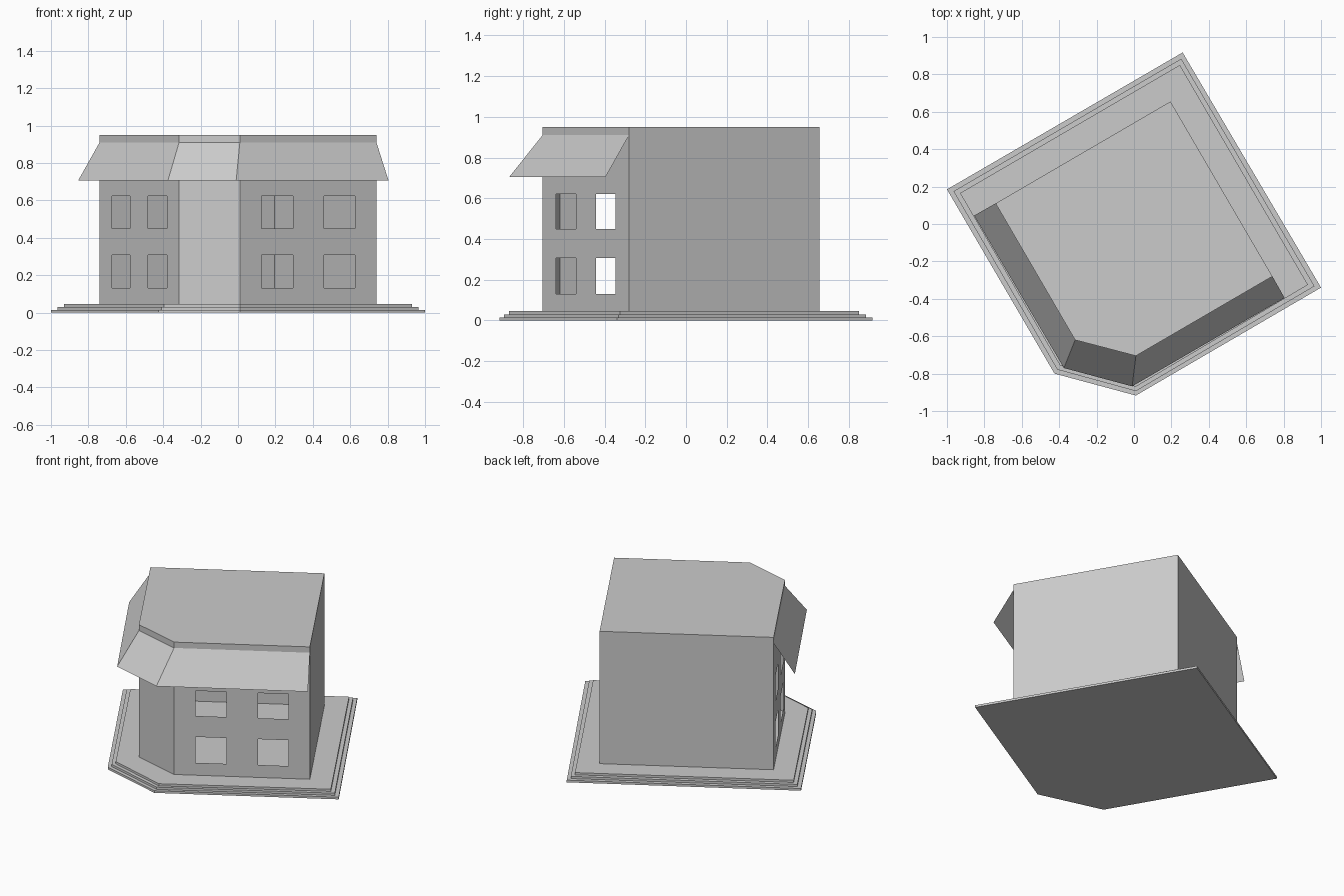
import bpy
from mathutils import Vector

if "Cube" in bpy.data.objects:
    bpy.data.objects.remove(bpy.data.objects["Cube"])

# plan outlines, counter-clockwise from the west corner
WALL = [(-0.74, 0.11), (-0.315, -0.62), (0.01, -0.705), (0.74, -0.28), (0.195, 0.655)]
EAVE = [(-0.855, 0.045), (-0.375, -0.77), (-0.01, -0.868), (0.805, -0.395)]
STEP_OUT = [(-1, 0.185), (-0.425, -0.80), (0.01, -0.917), (1, -0.34), (0.26, 0.917)]
STEP_IN = [(-0.93, 0.165), (-0.395, -0.757), (0.01, -0.87), (0.93, -0.325), (0.245, 0.85)]
FLOOR, TOP = 0.045, 0.95
WINDOW_Z = [FLOOR, 0.13, 0.307, 0.45, 0.622, TOP]


def add_mesh(name, verts, faces):
    mesh = bpy.data.meshes.new(name)
    mesh.from_pydata(verts, [], faces)
    obj = bpy.data.objects.new(name, mesh)
    bpy.context.collection.objects.link(obj)
    return obj


def loft(name, loops, closed=True, caps=True):
    n = len(loops[0])
    verts = [p for loop in loops for p in loop]
    faces = [(k * n + i, k * n + (i + 1) % n, (k + 1) * n + (i + 1) % n, (k + 1) * n + i)
             for k in range(len(loops) - 1) for i in range(n if closed else n - 1)]
    if caps:
        faces += [tuple(reversed(range(n))), tuple(range(len(verts) - n, len(verts)))]
    return add_mesh(name, verts, faces)


def at(outline, z):
    return [(x, y, z) for x, y in outline]


def wall(name, a, b, cuts=()):
    """Thin wall from a to b; cuts are the x positions of the window sides."""
    a, b = Vector(a), Vector(b)
    us = [0] + [(x - a.x) / (b.x - a.x) for x in cuts] + [1]
    zs = WINDOW_Z if cuts else [FLOOR, TOP]
    verts = [(*a.lerp(b, u), z) for z in zs for u in us]
    n = len(us)
    faces = [(j * n + i, j * n + i + 1, (j + 1) * n + i + 1, (j + 1) * n + i)
             for j in range(len(zs) - 1) for i in range(n - 1)
             if not (i % 2 and j % 2)]
    add_mesh(name, verts, faces)


# stepped plinth
loops = []
for k in range(3):
    ring = [Vector(o).lerp(Vector(i), k / 2) for o, i in zip(STEP_OUT, STEP_IN)]
    loops += [at(ring, k * FLOOR / 3), at(ring, (k + 1) * FLOOR / 3)]
loft("stepped_plinth", loops)

# walls with open windows on the two street sides
wall("left_wall", WALL[0], WALL[1], (-0.675, -0.577, -0.48, -0.38))
wall("corner_wall", WALL[1], WALL[2])
wall("right_wall", WALL[2], WALL[3], (0.125, 0.293, 0.46, 0.625))
wall("back_right_wall", WALL[3], WALL[4])
wall("back_left_wall", WALL[4], WALL[0])

# flat roof
add_mesh("flat_roof", at(WALL, TOP), [(0, 1, 2, 3, 4)])

# sloping awning wrapped round the street sides
loft("awning", [at(EAVE, 0.705), at(WALL[:4], 0.91)], closed=False, caps=False)
